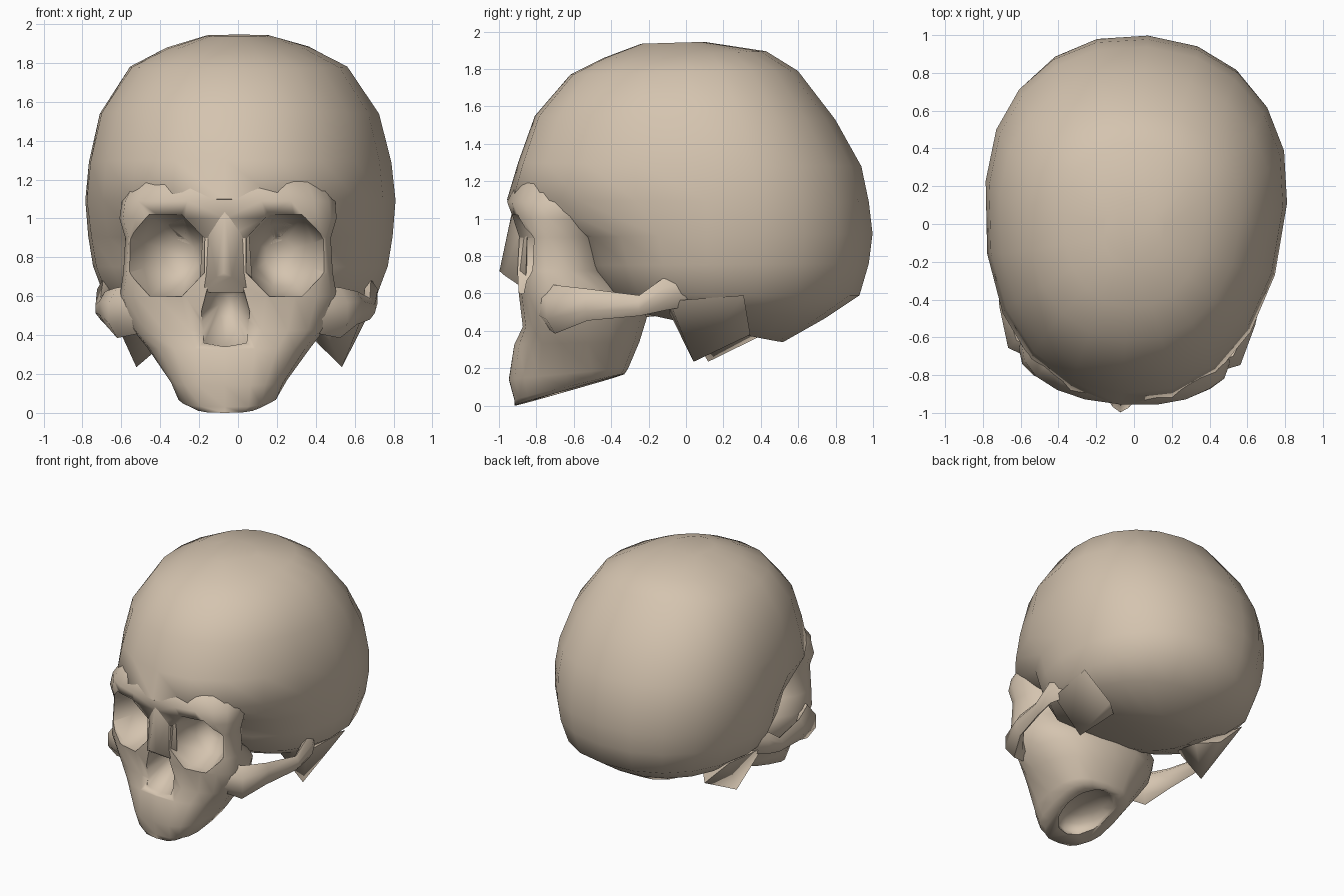
import bpy, bmesh, math
from mathutils import Matrix, Vector

if "Cube" in bpy.data.objects:
    bpy.data.objects.remove(bpy.data.objects["Cube"])


def finish(name, bm, mirror):
    if mirror:
        dup = bmesh.ops.duplicate(bm, geom=bm.verts[:] + bm.edges[:] + bm.faces[:])
        for v in dup["geom"]:
            if isinstance(v, bmesh.types.BMVert):
                v.co.x = -v.co.x
    bm.normal_update()
    bmesh.ops.recalc_face_normals(bm, faces=bm.faces[:])
    me = bpy.data.meshes.new(name)
    bm.to_mesh(me)
    bm.free()
    ob = bpy.data.objects.new(name, me)
    bpy.context.collection.objects.link(ob)
    return ob


def loft(name, rings, mirror=False):
    """Skin a list of equal-length closed rings and cap both ends."""
    bm = bmesh.new()
    rows = [[bm.verts.new(p) for p in r] for r in rings]
    n = len(rows[0])
    for a, b in zip(rows, rows[1:]):
        for i in range(n):
            j = (i + 1) % n
            bm.faces.new((a[i], a[j], b[j], b[i]))
    bm.faces.new(rows[0][::-1])
    bm.faces.new(rows[-1])
    return finish(name, bm, mirror)


def hull(name, pts, mirror=False, symmetric=False):
    if symmetric:
        pts = pts + [(-x, y, z) for x, y, z in pts if x > 0]
    bm = bmesh.new()
    for p in pts:
        bm.verts.new(p)
    bmesh.ops.convex_hull(bm, input=bm.verts[:])
    loose = [v for v in bm.verts if not v.link_faces]
    if loose:
        bmesh.ops.delete(bm, geom=loose, context="VERTS")
    return finish(name, bm, mirror)


def section(yf, zf, ym, yb, zb, w, e=0.92, n=20):
    """Egg-shaped, tilted slice: front point, widest y, back point, half width, squareness."""
    out = []
    for i in range(n):
        a = 2 * math.pi * i / n
        s, c = math.sin(a), math.cos(a)
        s, c = (0 if abs(k) < 1e-6 else math.copysign(abs(k) ** e, k) for k in (s, c))
        y = ym + c * ((yb - ym) if c > 0 else (ym - yf))
        out.append(Vector((w * s, y, zf + (zb - zf) * (y - yf) / (yb - yf))))
    return out


def cut(target, cutter):
    m = target.modifiers.new("cut", "BOOLEAN")
    m.operation, m.object, m.solver = "DIFFERENCE", cutter, "EXACT"
    bpy.context.view_layer.objects.active = target
    bpy.ops.object.modifier_apply(modifier=m.name)


# Braincase: tilted slices from base to crown
cranium = loft("cranium", [section(*r) for r in (
    (-0.25, 0.50, 0.15, 0.52, 0.34, 0.34),
    (-0.32, 0.53, 0.17, 0.75, 0.47, 0.58),
    (-0.45, 0.60, 0.17, 0.93, 0.59, 0.70),
    (-0.54, 0.75, 0.17, 0.98, 0.76, 0.76),
    (-0.60, 0.90, 0.17, 1.00, 0.92, 0.785),
    (-0.96, 1.10, 0.17, 0.98, 1.09, 0.80),
    (-0.90, 1.30, 0.15, 0.94, 1.28, 0.78),
    (-0.81, 1.55, 0.10, 0.80, 1.53, 0.72),
    (-0.62, 1.77, 0.05, 0.60, 1.79, 0.56),
    (-0.44, 1.86, 0.03, 0.43, 1.895, 0.37),
    (-0.24, 1.935, 0.0, 0.10, 1.945, 0.16))])

# Face: upper jaw, cheeks and brow in one block
face = loft("face", [section(*r) for r in (
    (-0.92, 0.00, -0.62, -0.36, 0.16, 0.20, 0.65),
    (-0.92, 0.03, -0.62, -0.33, 0.17, 0.26, 0.65),
    (-0.95, 0.14, -0.62, -0.31, 0.20, 0.30, 0.7),
    (-0.92, 0.33, -0.64, -0.25, 0.34, 0.42, 0.85),
    (-0.87, 0.42, -0.66, -0.21, 0.47, 0.50, 0.85),
    (-0.89, 0.60, -0.68, -0.25, 0.60, 0.56, 0.85),
    (-0.90, 0.72, -0.70, -0.40, 0.72, 0.54, 0.85),
    (-0.89, 0.90, -0.70, -0.40, 0.90, 0.53, 0.85),
    (-0.92, 1.00, -0.70, -0.40, 1.00, 0.56, 0.85),
    (-0.958, 1.09, -0.66, -0.35, 1.09, 0.55, 0.9),
    (-0.88, 1.24, -0.55, -0.25, 1.24, 0.48, 0.92))])

# Eye sockets: tapering eight-sided bowls
sockets = []
for y, cx, rx, rz in ((-1.2, 0.31, 0.24, 0.24), (-0.8, 0.31, 0.215, 0.225),
                      (-0.65, 0.29, 0.16, 0.17), (-0.56, 0.26, 0.08, 0.09)):
    sockets.append([Vector((cx + rx * math.cos(a), y, 0.81 + rz * math.sin(a)))
                    for a in [math.pi * (i + 0.5) / 4 for i in range(8)]])
socket_cutter = loft("socket_cutter", sockets, mirror=True)
cut(face, socket_cutter)
cut(cranium, socket_cutter)

# Nasal opening: pear outline shrinking inwards
pear = [(0, 0.71), (0.09, 0.65), (0.125, 0.52), (0.11, 0.36), (0, 0.34)]
pear += [(-x, z) for x, z in reversed(pear[1:4])]
nose_cutter = loft("nose_cutter", [[Vector((x * k, y, 0.58 + (z - 0.58) * k)) for x, z in pear]
                                   for y, k in ((-1.2, 1.0), (-0.87, 1.0), (-0.70, 0.35))])
cut(face, nose_cutter)

# Palate hollow
bm = bmesh.new()
bmesh.ops.create_uvsphere(bm, u_segments=12, v_segments=8, radius=1,
                          matrix=Matrix.Translation((0, -0.56, 0.08)) @ Matrix.Diagonal((0.18, 0.29, 0.12, 1)))
palate_cutter = finish("palate_cutter", bm, False)
cut(face, palate_cutter)

for c in (socket_cutter, nose_cutter, palate_cutter):
    bpy.data.objects.remove(c)

# Nasal bones
nose = hull("nasal_bones", [(0, -0.93, 1.05), (0, -1.0, 0.72), (0.04, -0.975, 0.70), (0.11, -0.84, 1.05),
                            (0.14, -0.85, 0.62), (0, -0.84, 0.71)], symmetric=True)

# Cheekbone arches: x, y, z, height, thickness along the sweep
path = [(0.40, -0.72, 0.54, 0.24, 0.12), (0.575, -0.66, 0.515, 0.26, 0.12), (0.65, -0.48, 0.54, 0.17, 0.06),
        (0.695, -0.20, 0.535, 0.11, 0.05), (0.69, -0.06, 0.60, 0.18, 0.07), (0.60, 0.10, 0.64, 0.20, 0.06)]
rings = []
for i, (x, y, z, h, t) in enumerate(path):
    p, q = path[max(i - 1, 0)], path[min(i + 1, len(path) - 1)]
    side = Vector((q[1] - p[1], p[0] - q[0], 0)).normalized()
    rings.append([Vector((x, y, z)) + side * (t / 2 * a) + Vector((0, 0, h / 2 * b))
                  for a, b in ((1, 0.4), (0, 1), (-1, 0.6), (-1, -0.6), (0, -1), (1, -0.4))])
arches = loft("cheekbone_arches", rings, mirror=True)

# Bony points behind the ears
mastoids = hull("mastoids", [(0.53, 0.08, 0.235), (0.67, -0.04, 0.56), (0.42, -0.06, 0.50), (0.69, 0.36, 0.59),
                             (0.48, 0.38, 0.38), (0.36, 0.25, 0.39)], mirror=True)

# Bone colour, smooth shading, and the slight turn of the whole skull
bone = bpy.data.materials.new("bone")
bone.diffuse_color = (0.66, 0.55, 0.43, 1)
bone.use_nodes = True
bone.node_tree.nodes["Principled BSDF"].inputs["Base Color"].default_value = bone.diffuse_color
turn = Matrix.Rotation(math.radians(-4.2), 4, "Z")
for ob in (cranium, face, nose, arches, mastoids):
    ob.data.transform(turn)
    ob.data.materials.clear()
    ob.data.materials.append(bone)
    bpy.ops.object.select_all(action="DESELECT")
    ob.select_set(True)
    bpy.context.view_layer.objects.active = ob
    bpy.ops.object.shade_smooth_by_angle(angle=math.radians(75))
